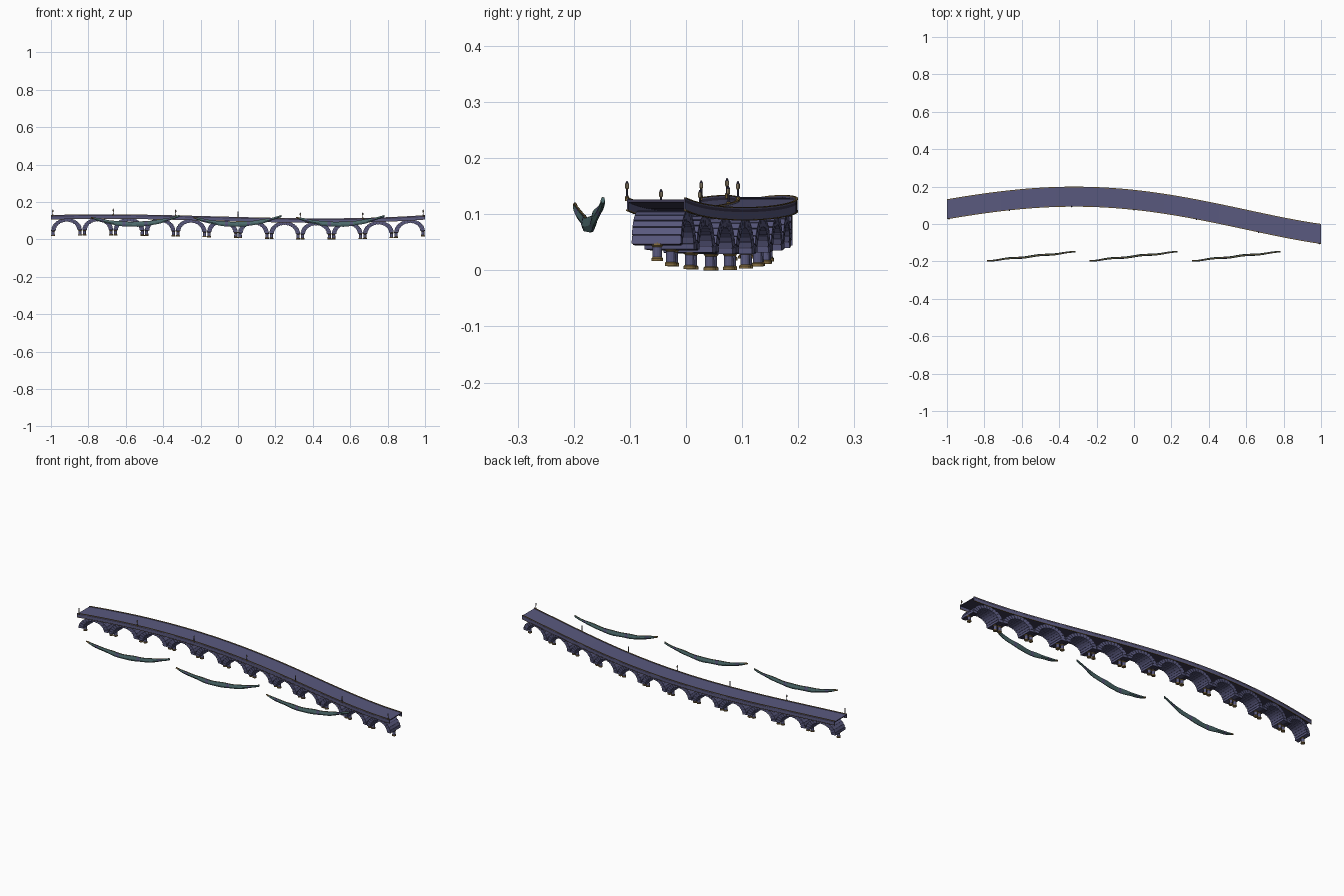
import bpy, bmesh, math

old = bpy.data.objects.get("Cube")
if old:
    bpy.data.objects.remove(old)


def material(name, r, g, b):
    m = bpy.data.materials.new(name)
    m.use_nodes = True
    m.diffuse_color = (r, g, b, 1)
    m.node_tree.nodes["Principled BSDF"].inputs["Base Color"].default_value = (r, g, b, 1)
    return m


STONE = material("slate_violet", .10, .10, .21)
DARK = material("dark_plum", .045, .04, .08)
GOLD = material("aged_gold", .23, .15, .05)
TEAL = material("muted_teal", .08, .16, .165)
LAMP = material("lamp_tan", .36, .29, .19)

WIDTH, ARCHES = 0.105, 12
SPAN = 2 / ARCHES


# Centre line of the roadway: position across and height of its surface
def centre(x):
    return .129 - .106 * x - .155 * x**2 + .04 * x**3 + .039 * x**4


def road(x):
    return .116 - .026 * x + .010 * x**2 + .026 * x**3


def on_bridge(x, side, height):
    return (x, centre(x) + side, road(x) + height)


def finish(name, bm, mats):
    bmesh.ops.recalc_face_normals(bm, faces=bm.faces)
    mesh = bpy.data.meshes.new(name)
    bm.to_mesh(mesh)
    bm.free()
    for m in mats:
        mesh.materials.append(m)
    mesh.shade_smooth()
    mesh.set_sharp_from_angle(angle=math.radians(25))
    ob = bpy.data.objects.new(name, mesh)
    bpy.context.collection.objects.link(ob)


# Closed skin through a row of matching rings
def skin(bm, rings, rule=lambda i, j: 0):
    rows = [[bm.verts.new(p) for p in ring] for ring in rings]
    n = len(rows[0])
    for i, (a, b) in enumerate(zip(rows, rows[1:])):
        for j in range(n):
            k = (j + 1) % n
            f = bm.faces.new((a[j], a[k], b[k], b[j]))
            f.material_index = rule(i, j)
    bm.faces.new(rows[0]).material_index = rule(0, 0)
    bm.faces.new(rows[-1][::-1]).material_index = rule(len(rows) - 2, 0)


# Rectangular strip following the bridge
def strip(name, s0, s1, h0, h1, mats, rule=lambda i, j: 0):
    bm = bmesh.new()
    xs = [-1 + i / 24 for i in range(49)]
    skin(bm, [[on_bridge(x, s, h) for s, h in
               ((s0, h0), (s1, h0), (s1, h1), (s0, h1))] for x in xs], rule)
    finish(name, bm, mats)


# Deck slab with hanging side walls and fine gold trim
half = WIDTH / 2
strip("deck_slab", -half, half, -.005, 0, [DARK, STONE], lambda i, j: int(j == 2))
for label, sign in (("front", -1), ("back", 1)):
    inner, outer = sorted((sign * (half - .003), sign * half))
    strip(label + "_side_wall", inner, outer, -.018, .002, [STONE])
    inner, outer = sorted((sign * (half - .003), sign * (half + .001)))
    strip(label + "_top_trim", inner, outer, .002, .004, [GOLD])
    strip(label + "_lower_trim", inner, outer, -.020, -.018, [GOLD])


# Arch segment between two angles, swept across the bridge width
def arch_piece(bm, mid, a0, a1, grow, half_width, steps):
    rings = []
    for i in range(steps + 1):
        a = a0 + (a1 - a0) * i / steps
        ring = []
        for rx, rz, s in ((.060 - grow, .049 - grow, -1), (.080 + grow, .064 + grow, -1),
                          (.080 + grow, .064 + grow, 1), (.060 - grow, .049 - grow, 1)):
            x = mid - rx * math.cos(a)
            ring.append(on_bridge(x, s * half_width, -.080 + rz * math.sin(a)))
        rings.append(ring)
    skin(bm, rings)


# Arches: raised stone blocks around a recessed dark core
blocks, cores, columns = bmesh.new(), bmesh.new(), bmesh.new()
COUNT = 13
for n in range(ARCHES):
    mid = -1 + SPAN * (n + .5)
    arch_piece(cores, mid, 0, math.pi, 0, .042, 26)
    for k in range(COUNT):
        a = math.pi * k / COUNT
        arch_piece(blocks, mid, a, a + math.pi / COUNT * .86, .002, .044, 1)
    # One column under each springing point, with gold foot and capital
    for sign in (-1, 1):
        x = mid + sign * .0715
        turned = [(.0106, 0), (.0106, .005), (.0085, .007), (.008, .025),
                  (.0106, .028), (.0106, .033)]
        bx, by, bz = on_bridge(x, 0, -.1088)
        skin(columns, [[(bx + r * math.cos(math.pi * k / 6),
                         by + r * math.sin(math.pi * k / 6), bz + h)
                        for k in range(12)] for r, h in turned],
             lambda i, j: int(i != 2))
finish("arch_blocks", blocks, [STONE])
finish("arch_cores", cores, [DARK])
finish("columns", columns, [STONE, GOLD])

# Lamp posts along the front edge
posts = bmesh.new()
for n in range(7):
    x = max(-.99, min(.99, -1 + n / 3))
    bx, by, bz = on_bridge(x, -half - .001, -.002)
    turned = [(.0035, 0), (.0035, .008), (.0018, .010), (.0018, .021),
              (.0032, .023), (.0032, .031), (.001, .036)]
    skin(posts, [[(bx + r * math.cos(math.pi * k / 4),
                   by + r * math.sin(math.pi * k / 4), bz + h)
                  for k in range(8)] for r, h in turned],
         lambda i, j: (1, 0, 0, 1, 2, 0)[i])
finish("lamp_posts", posts, [DARK, GOLD, LAMP])


# Sagging streamers in front of the bridge, teal with violet bands and one gold tip
def streamer(name, mid):
    bm, cord = bmesh.new(), bmesh.new()
    rings, rope = [], []
    steps = 28
    for i in range(steps + 1):
        s = -1 + 2 * i / steps
        x = mid + .236 * s
        y = -.173 + .024 * s + .002 * math.sin(9 * s)
        z = .081 + .040 * s**2 + .004 * s
        tall = .004 + .009 * (1 - s**2) + .001 * math.sin(14 * s)
        thick = .004 + .002 * (1 - s * s)
        rings.append([(x, y + u * thick, z + v * tall) for u, v in
                      ((.3, -1), (1, -.2), (.6, 1), (-.6, 1), (-1, -.2), (-.3, -1))])
        rope.append([(x, y + u * .0015, z + tall + v * .001) for u, v in
                     ((-1, -1), (1, -1), (1, 1), (-1, 1))])
    skin(bm, rings, lambda i, j: 2 if i == 0 else int(i % 7 == 3))
    skin(cord, rope)
    finish(name, bm, [TEAL, STONE, GOLD])
    finish(name + "_cord", cord, [GOLD])


for label, mid in (("right", -.55), ("middle", -.003), ("left", .547)):
    streamer(label + "_streamer", mid)
